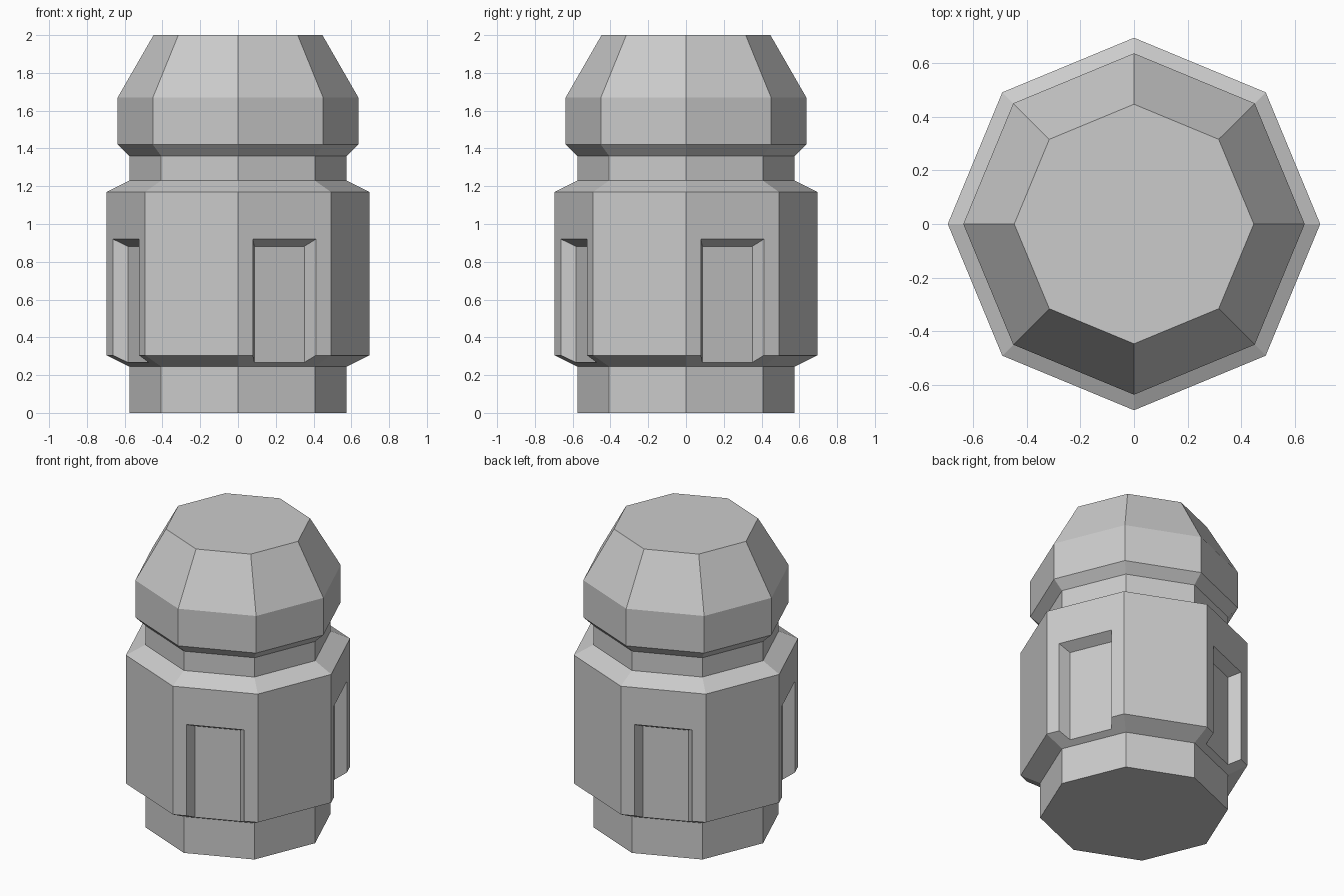
import bpy
import bmesh
from math import cos, sin, pi
from mathutils import Matrix

SIDES = 8

cube = bpy.data.objects.get("Cube")
if cube:
    bpy.data.objects.remove(cube, do_unlink=True)

# Single plain grey
grey = bpy.data.materials.new("stone_grey")
grey.use_nodes = True
colour = (0.6, 0.6, 0.6, 1)
grey.diffuse_color = colour
grey.node_tree.nodes["Principled BSDF"].inputs["Base Color"].default_value = colour


def make_object(name, bm):
    bmesh.ops.recalc_face_normals(bm, faces=bm.faces[:])
    mesh = bpy.data.meshes.new(name)
    bm.to_mesh(mesh)
    bm.free()
    mesh.materials.append(grey)
    obj = bpy.data.objects.new(name, mesh)
    bpy.context.collection.objects.link(obj)
    return obj


def loft(bm, rings):
    """Skin a stack of equal-length point rings and cap both ends."""
    loops = [[bm.verts.new(p) for p in ring] for ring in rings]
    for low, high in zip(loops, loops[1:]):
        for i in range(len(low)):
            j = (i + 1) % len(low)
            bm.faces.new((low[i], low[j], high[j], high[i]))
    bm.faces.new(loops[0][::-1])
    bm.faces.new(loops[-1])


# Octagonal tower: base, wide body, neck and tapered head (radius, height)
profile = [(0.575, 0), (0.575, 0.245), (0.695, 0.305), (0.695, 1.17),
           (0.575, 1.23), (0.575, 1.36), (0.637, 1.42), (0.637, 1.67),
           (0.447, 2)]
bm = bmesh.new()
loft(bm, [[(r * cos(2 * pi * i / SIDES), r * sin(2 * pi * i / SIDES), z)
           for i in range(SIDES)] for r, z in profile])
tower = make_object("tower", bm)

# Tapered recesses on every second side, open through the lower chamfer
face_distance = 0.695 * cos(pi / SIDES)
depth, taper, half_width, top, bottom = 0.07, 0.038, 0.181, 0.92, 0.2
bm = bmesh.new()
for k in range(4):
    turn = Matrix.Rotation(pi / SIDES + k * pi / 2, 4, "Z")
    rings = []
    for step in (-1, 1):
        x = face_distance + step * depth
        w = half_width + step * taper
        t = top + step * taper
        corners = [(x, -w, bottom), (x, w, bottom), (x, w, t), (x, -w, t)]
        rings.append([turn @ Matrix.Translation(c).to_translation() for c in corners])
    loft(bm, rings)
cutter = make_object("recess_cutter", bm)
cutter.hide_render = True

cut = tower.modifiers.new("recesses", "BOOLEAN")
cut.operation = "DIFFERENCE"
cut.solver = "EXACT"
cut.object = cutter
bpy.context.view_layer.objects.active = tower
bpy.ops.object.modifier_apply(modifier=cut.name)
bpy.data.objects.remove(cutter, do_unlink=True)
